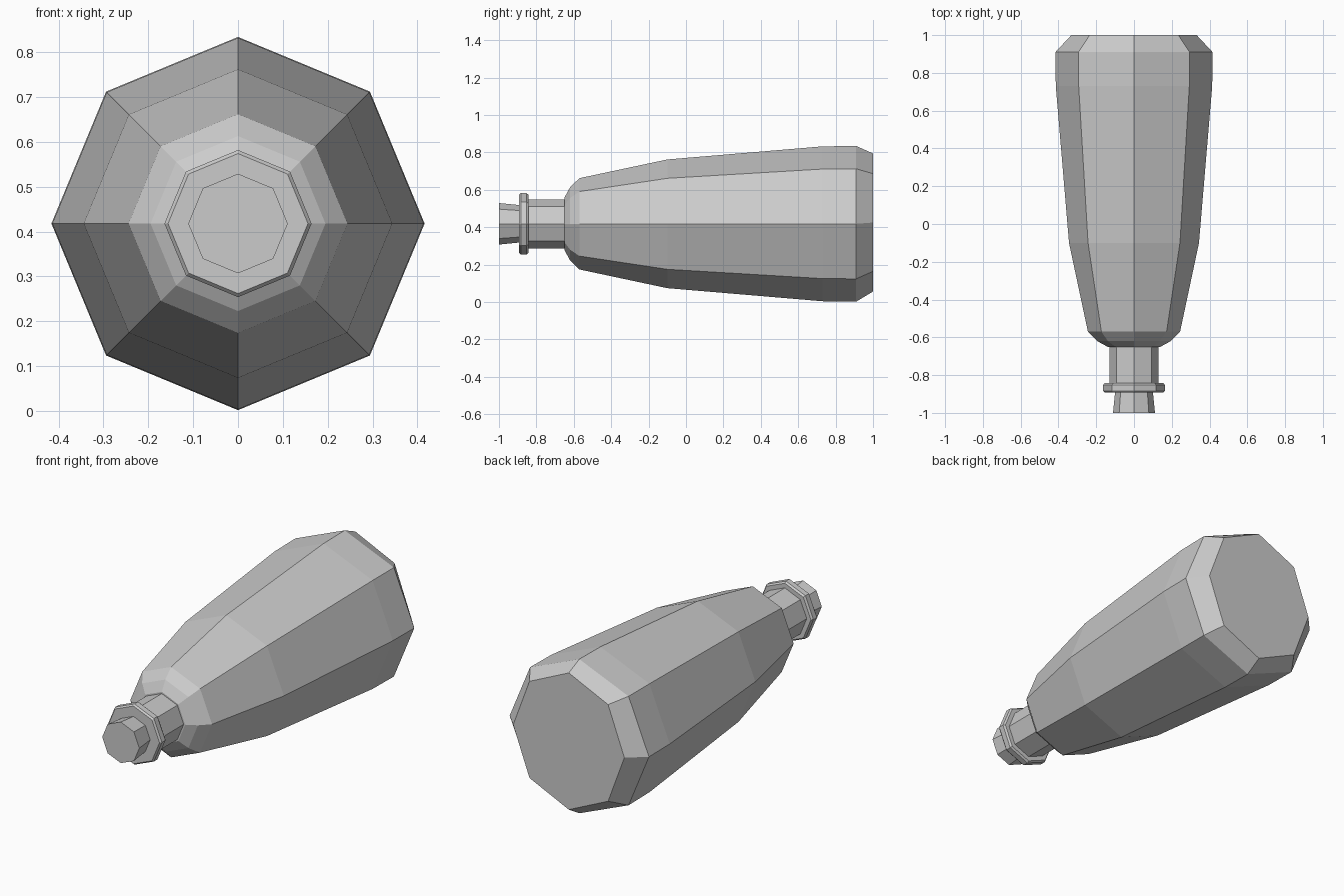
import bpy
import bmesh
import math

if "Cube" in bpy.data.objects:
    bpy.data.objects.remove(bpy.data.objects["Cube"])

SIDES = 8
AXIS_Z = 0.418


def turned_part(name, profile):
    """Eight-sided capped loft along y; profile rows are (y, x radius, z radius, z centre)."""
    bm = bmesh.new()
    rings = []
    for y, rx, rz, zc in profile:
        ring = []
        for i in range(SIDES):
            a = 2 * math.pi * i / SIDES
            ring.append(bm.verts.new((rx * math.cos(a), y, zc + rz * math.sin(a))))
        rings.append(ring)
    for a, b in zip(rings, rings[1:]):
        for i in range(SIDES):
            j = (i + 1) % SIDES
            bm.faces.new((a[i], a[j], b[j], b[i]))
    bm.faces.new(rings[0])
    bm.faces.new(rings[-1])
    bmesh.ops.recalc_face_normals(bm, faces=bm.faces)
    mesh = bpy.data.meshes.new(name)
    bm.to_mesh(mesh)
    bm.free()
    obj = bpy.data.objects.new(name, mesh)
    bpy.context.collection.objects.link(obj)
    return obj


def round_rows(*rows):
    return [(y, r, r, AXIS_Z) for y, r in rows]


# tapered bottle body, with the slightly oval rear end
turned_part("bottle_body", round_rows(
    (-0.65, 0.14), (-0.62, 0.195), (-0.57, 0.244),
    (-0.10, 0.344), (0.73, 0.414), (0.91, 0.416),
) + [(1.0, 0.332, 0.369, 0.425)])

# neck
turned_part("neck", round_rows((-0.85, 0.131), (-0.64, 0.131)))

# bevelled collar ring
turned_part("collar", round_rows(
    (-0.892, 0.156), (-0.883, 0.164), (-0.853, 0.164), (-0.843, 0.156)))

# flared stopper tip
turned_part("stopper", round_rows((-1.0, 0.111), (-0.88, 0.099)))
